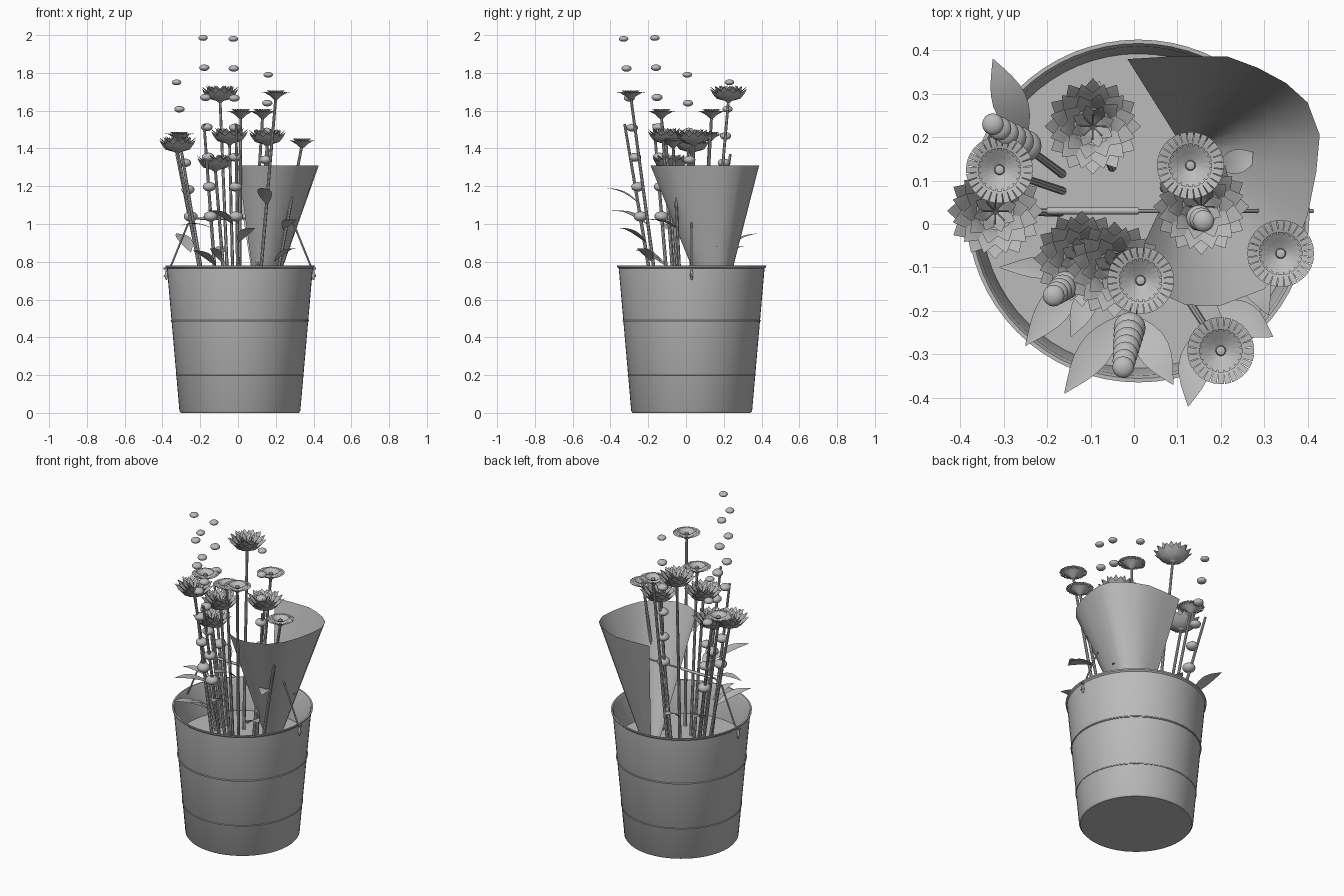
import bpy, bmesh, math
from mathutils import Vector, Matrix

grey = bpy.data.materials.new("plain grey")
grey.diffuse_color = (0.5, 0.5, 0.5, 1)


def finish(bm, name):
    me = bpy.data.meshes.new(name)
    bm.to_mesh(me)
    bm.free()
    me.materials.append(grey)
    ob = bpy.data.objects.new(name, me)
    bpy.context.collection.objects.link(ob)
    return ob


def add_rod(bm, p, q, r1, r2, seg=10):
    p, q = Vector(p), Vector(q)
    d = q - p
    m = Matrix.Translation((p + q) / 2) @ d.to_track_quat('Z', 'Y').to_matrix().to_4x4()
    bmesh.ops.create_cone(bm, cap_ends=True, segments=seg, radius1=r1, radius2=r2, depth=d.length, matrix=m)


def add_ball(bm, c, rx, rz):
    m = Matrix.Translation(c) @ Matrix.Diagonal((rx, rx, rz, 1))
    bmesh.ops.create_uvsphere(bm, u_segments=16, v_segments=10, radius=1, matrix=m)


def add_lathe(bm, profile, centre, seg):
    # revolve (radius, height) points around a vertical axis
    rings = []
    for r, z in profile:
        if r == 0:
            rings.append([bm.verts.new(Vector(centre) + Vector((0, 0, z)))] * seg)
        else:
            rings.append([bm.verts.new(Vector(centre) + Vector((r * math.cos(a), r * math.sin(a), z)))
                          for a in (2 * math.pi * i / seg for i in range(seg))])
    for a, b in zip(rings, rings[1:]):
        for i in range(seg):
            j = (i + 1) % seg
            vs = list(dict.fromkeys([a[i], a[j], b[j], b[i]]))
            bm.faces.new(vs)


def add_petals(bm, centre, count, rows, turn=0.0):
    # rows: (radius, height, half width) from root to tip
    for k in range(count):
        m = Matrix.Translation(centre) @ Matrix.Rotation(2 * math.pi * k / count + turn, 4, 'Z')
        prev = None
        for r, z, w in rows:
            cur = [bm.verts.new(m @ Vector((r, s * w, z))) for s in (-1, 1)]
            if prev:
                bm.faces.new((prev[0], cur[0], cur[1], prev[1]))
            prev = cur


# Bucket with open top, wall thickness and slim rim
C = (0.01, 0.03, 0)
bm = bmesh.new()
add_lathe(bm, [(0, 0), (0.312, 0), (0.32, 0.01), (0.386, 0.765), (0.394, 0.772), (0.395, 0.78),
               (0.386, 0.78), (0.379, 0.768), (0.36, 0.56)], C, 64)
finish(bm, "bucket")

# Soil disc inside
bm = bmesh.new()
add_lathe(bm, [(0, 0.585), (0.364, 0.585)], C, 64)
finish(bm, "soil")

# Raised hoops
for name, z, t in (("upper_hoop", 0.487, 0.005), ("lower_hoop", 0.197, 0.003)):
    r = 0.32 + 0.0874 * (z - 0.01)
    bm = bmesh.new()
    add_lathe(bm, [(r - t, z - t), (r + t * .6, z - t * .7), (r + t, z), (r + t * .6, z + t * .7), (r - t, z + t)], C, 64)
    finish(bm, name)

# Wire handle with a wooden grip and side lugs
bm = bmesh.new()
pts = [(-0.39, 0.03, 0.72), (-0.35, 0.03, 0.79), (-0.265, 0.03, 1.0), (-0.22, 0.03, 1.03),
       (0.25, 0.03, 1.03), (0.295, 0.03, 1.0), (0.38, 0.03, 0.79), (0.41, 0.03, 0.72)]
for p, q in zip(pts, pts[1:]):
    add_rod(bm, p, q, 0.005, 0.005, 8)
add_rod(bm, (-0.2, 0.03, 1.03), (0.01, 0.03, 1.03), 0.008, 0.008, 12)
for s in (-1, 1):
    x = 0.01 + s * 0.389
    add_ball(bm, (x, 0.03, 0.73), 0.008, 0.028)
    add_rod(bm, (x - s * .02, 0.03, 0.765), (x + s * .015, 0.03, 0.765), 0.005, 0.005, 8)
finish(bm, "handle")

# Rolled paper cone with a wide open seam on its left
rim = [(-0.015, 0.38), (0.1, 0.387), (0.215, 0.386), (0.285, 0.36), (0.35, 0.325), (0.4, 0.28), (0.428, 0.205),
       (0.42, 0.12), (0.4, 0.02), (0.365, -0.07), (0.3, -0.15), (0.2, -0.188), (0.12, -0.187),
       (0.05, -0.155), (0.0, -0.095)]
apex = Vector((0.12, 0.165, 0.44))
bm = bmesh.new()
prev = None
for x, y in rim:
    top = Vector((x, y, 1.31))
    cur = [bm.verts.new(apex.lerp(top, t)) for t in (0.18, 0.45, 0.7, 1)]
    if prev:
        for i in range(3):
            bm.faces.new((prev[i], cur[i], cur[i + 1], prev[i + 1]))
    prev = cur
finish(bm, "paper_cone")


def stem(bm, head, r=0.0095):
    x, y, z = head
    add_rod(bm, (x * 0.53, y * 0.53 + 0.01, 0.58), head, r, r * 0.8, 8)


# Full layered blooms with pointed petals
for i, (x, y, z) in enumerate([(-0.095, 0.225, 1.70), (-0.32, 0.03, 1.43), (0.155, 0.04, 1.47),
                               (-0.12, -0.08, 1.335), (-0.045, -0.105, 1.475)]):
    c = Vector((x, y, z))
    bm = bmesh.new()
    stem(bm, c + Vector((0, 0, -0.045)))
    add_lathe(bm, [(0, -0.06), (0.012, -0.055), (0.025, -0.042), (0, -0.035)], c, 12)
    add_petals(bm, c, 12, [(0.012, -0.05, 0.005), (0.06, -0.036, 0.024), (0.082, -0.01, 0.026), (0.11, 0.014, 0.001)])
    add_petals(bm, c, 12, [(0.012, -0.045, 0.005), (0.052, -0.026, 0.022), (0.07, 0.002, 0.024), (0.1, 0.027, 0.001)], 0.26)
    add_petals(bm, c, 10, [(0.01, -0.04, 0.004), (0.042, -0.022, 0.02), (0.052, 0.006, 0.022), (0.076, 0.032, 0.001)], 0.1)
    add_petals(bm, c, 8, [(0.008, -0.038, 0.004), (0.026, -0.02, 0.012), (0.034, 0.006, 0.015), (0.05, 0.03, 0.001)], 0.3)
    for k in range(8):
        a = k * math.pi / 4
        add_rod(bm, c + Vector((0, 0, -0.035)), c + Vector((0.03 * math.cos(a), 0.03 * math.sin(a), 0.015)), 0.002, 0.002, 5)
    finish(bm, f"full_bloom_{i + 1}")

# Daisies with a notched ray ring around a dished centre
for i, (x, y, z) in enumerate([(-0.31, 0.125, 1.47), (0.13, 0.135, 1.59), (0.015, -0.13, 1.59),
                               (0.338, -0.068, 1.435), (0.2, -0.292, 1.69)]):
    c = Vector((x, y, z))
    bm = bmesh.new()
    stem(bm, c + Vector((0, 0, -0.02)))
    add_lathe(bm, [(0, -0.035), (0.012, -0.03), (0.03, -0.012), (0.055, 0.002)], c, 28)
    add_lathe(bm, [(0.045, 0.014), (0.03, 0.004), (0.012, -0.006), (0.01, 0.006), (0, 0.009)], c, 28)
    add_petals(bm, c, 28, [(0.04, -0.003, 0.0045), (0.06, 0.005, 0.0062), (0.077, 0.008, 0.0074)])
    add_petals(bm, c, 20, [(0.02, -0.002, 0.003), (0.038, 0.01, 0.006), (0.05, 0.018, 0.006)])
    finish(bm, f"daisy_{i + 1}")

# Bead-like flower spikes: lowest bead, highest bead, bead count, stem foot and stem tip
spikes = [((-0.25, 0.18, 1.04), (-0.325, 0.23, 1.75), 6, (-0.165, 0.115, 0.58), (-0.325, 0.235, 1.37)),
          ((-0.145, -0.13, 1.04), (-0.185, -0.165, 1.985), 7, (-0.11, -0.09, 0.58), (-0.18, -0.17, 1.53)),
          ((-0.01, -0.24, 1.04), (-0.025, -0.33, 1.98), 7, (0.0, -0.165, 0.58), (-0.01, -0.325, 1.53)),
          ((0.135, 0.025, 1.04), (0.16, 0.007, 1.79), 6, (0.1, 0.04, 0.58), (0.16, 0.01, 1.4))]
for i, (low, high, n, foot, tip) in enumerate(spikes):
    bm = bmesh.new()
    add_rod(bm, foot, tip, 0.01, 0.007, 8)
    for k in range(n):
        t = k / (n - 1)
        add_ball(bm, Vector(low).lerp(Vector(high), t), 0.037 - 0.012 * t, 0.027 - 0.012 * t)
    finish(bm, f"flower_spike_{i + 1}")

# Arched pointed leaves: root, tip, half width
leaves = [((-0.25, 0.19, 0.85), (-0.325, 0.38, 0.95), 0.04), ((-0.12, -0.1, 0.97), (-0.31, -0.1, 0.99), 0.026),
          ((-0.12, -0.11, 0.78), (-0.25, -0.28, 0.86), 0.038), ((-0.09, -0.13, 0.8), (-0.145, -0.26, 0.87), 0.028),
          ((-0.03, -0.21, 1.0), (-0.16, -0.39, 1.07), 0.038), ((0.0, -0.21, 0.9), (0.09, -0.37, 0.98), 0.038),
          ((0.155, -0.24, 1.1), (0.125, -0.42, 1.19), 0.038), ((0.19, -0.18, 0.8), (0.32, -0.26, 0.87), 0.038),
          ((0.24, -0.04, 0.97), (0.31, -0.21, 1.02), 0.038), ((0.19, 0.13, 0.83), (0.29, 0.16, 0.88), 0.028),
          ((-0.1, 0.2, 0.82), (-0.08, 0.33, 0.88), 0.03)]
for i, (p, q, w) in enumerate(leaves):
    p, q = Vector(p), Vector(q)
    d = q - p
    side = Vector((-d.y, d.x, 0)).normalized()
    bm = bmesh.new()
    prev = None
    for k in range(9):
        t = k / 8
        mid = p.lerp(q, t) + Vector((0, 0, 0.02 * math.sin(math.pi * t)))
        h = max(0.001, w * math.sin(math.pi * t ** 0.9))
        cur = [bm.verts.new(mid + side * s * h + Vector((0, 0, abs(s) * h * 0.15))) for s in (-1, 0, 1)]
        if prev:
            for j in (0, 1):
                bm.faces.new((prev[j], cur[j], cur[j + 1], prev[j + 1]))
        prev = cur
    finish(bm, f"leaf_{i + 1}")

# Smooth rounded parts, keep hard edges
for ob in bpy.data.objects:
    ob.select_set(True)
    bpy.context.view_layer.objects.active = ob
bpy.ops.object.shade_smooth_by_angle(angle=math.radians(35))
